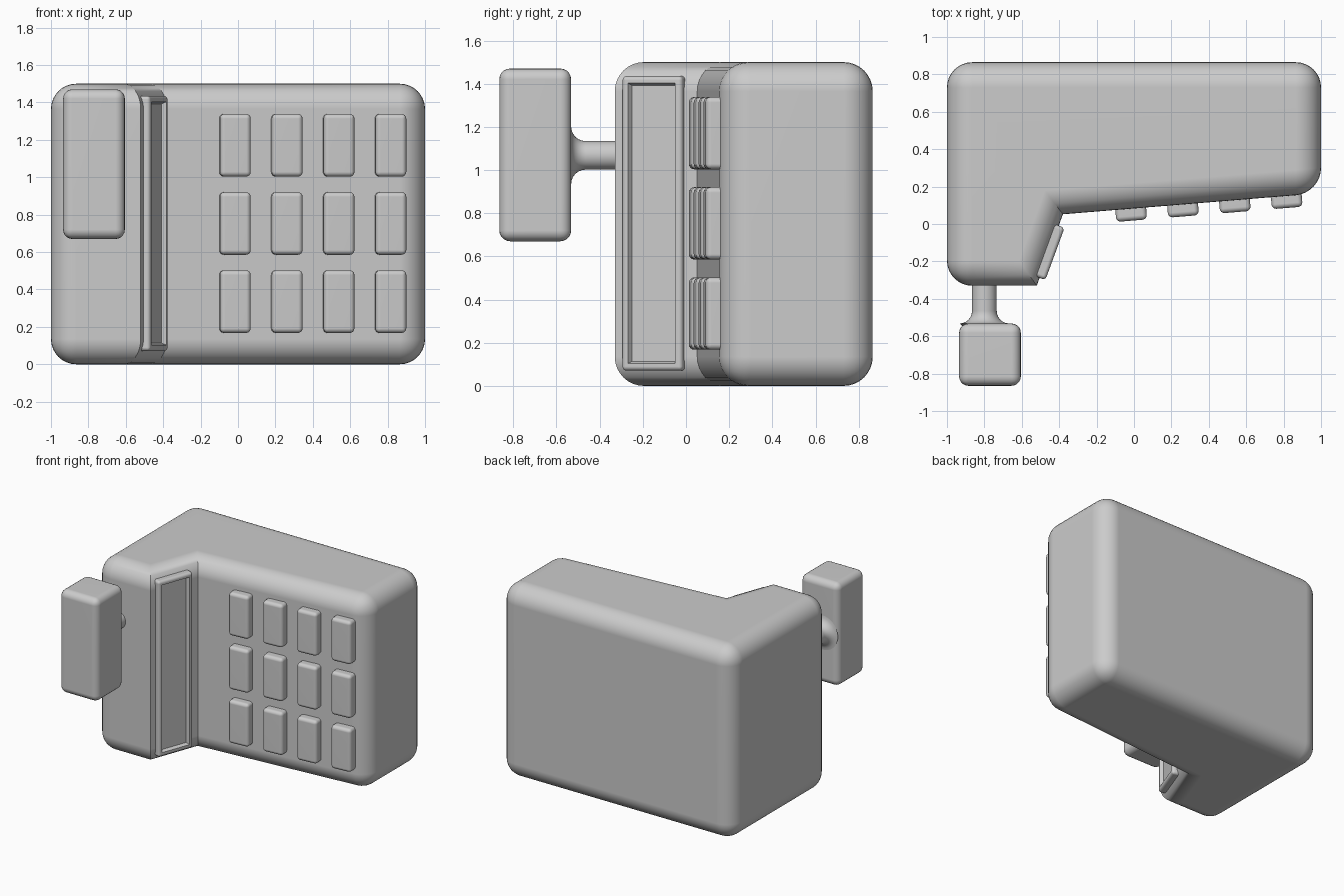
import bpy, bmesh, math
from mathutils import Matrix, Vector

if "Cube" in bpy.data.objects:
    bpy.data.objects.remove(bpy.data.objects["Cube"])


def finish(bm, name, matrix=None, angle=35):
    """Turn a bmesh into a smooth-shaded object."""
    if matrix:
        bm.transform(matrix)
    bmesh.ops.recalc_face_normals(bm, faces=bm.faces[:])
    me = bpy.data.meshes.new(name)
    bm.to_mesh(me)
    bm.free()
    ob = bpy.data.objects.new(name, me)
    bpy.context.collection.objects.link(ob)
    bpy.ops.object.select_all(action='DESELECT')
    ob.select_set(True)
    bpy.context.view_layer.objects.active = ob
    bpy.ops.object.shade_smooth_by_angle(angle=math.radians(angle))
    wn = ob.modifiers.new("weighted_normals", 'WEIGHTED_NORMAL')
    wn.keep_sharp = True
    return ob


def box(size):
    bm = bmesh.new()
    bmesh.ops.create_cube(bm, size=1, matrix=Matrix.Diagonal((*size, 1)))
    return bm


def bevel(bm, edges, offset, segments):
    bmesh.ops.bevel(bm, geom=edges, offset=offset, segments=segments,
                    profile=0.5, affect='EDGES', clamp_overlap=True)


# Body: L-shaped plan, extruded and rounded except at the two notch edges
H = 1.5
plan = [(-1, 0.865), (-1, -0.33), (-0.52, -0.33), (-0.38, 0.052), (1, 0.165), (1, 0.865)]
sharp = [Vector(plan[2]), Vector(plan[3])]
bm = bmesh.new()
base = bm.faces.new([bm.verts.new((x, y, 0)) for x, y in plan])
ext = bmesh.ops.extrude_face_region(bm, geom=[base], use_keep_orig=True)
bmesh.ops.translate(bm, vec=(0, 0, H),
                    verts=[g for g in ext['geom'] if isinstance(g, bmesh.types.BMVert)])
bmesh.ops.recalc_face_normals(bm, faces=bm.faces[:])


def is_notch(e):
    a, b = (v.co for v in e.verts)
    return abs(a.z - b.z) > 1 and any((a.xy - s).length < 1e-4 for s in sharp)


bevel(bm, [e for e in bm.edges if not is_notch(e)], 0.135, 8)
finish(bm, "body")

# Keypad: 4 x 3 rounded keys lying on the sloped front
slope = math.atan2(0.113, 1.38)
for c in range(4):
    x = -0.018 + 0.2773 * c
    y = 0.052 + (x + 0.38) * math.tan(slope)
    for r in range(3):
        bm = box((0.165, 0.14, 0.335))
        bevel(bm, bm.edges[:], 0.025, 4)
        m = Matrix.Translation((x, y + 0.006, 0.335 + 0.418 * r)) @ Matrix.Rotation(slope, 4, 'Z')
        finish(bm, f"key_{r + 1}_{c + 1}", m)

# Slot frame: tall rounded border with a recessed panel on the angled face
along = Vector((0.14, 0.382, 0)).normalized()
out = Vector((along.y, -along.x, 0))
bm = box((0.06, 0.298, 1.365))
front = max(bm.faces, key=lambda f: f.calc_center_median().x)
bmesh.ops.inset_region(bm, faces=[front], thickness=0.046)
rim = [e for e in bm.edges if all(v.co.x > 0.029 for v in e.verts)
       and max(abs(v.co.y) for v in e.verts) > 0.14 and min(abs(v.co.y) for v in e.verts) > 0.14]
bmesh.ops.inset_region(bm, faces=[front], thickness=0.015, depth=-0.025)
outer = [e for e in bm.edges if all(abs(v.co.y) > 0.148 for v in e.verts)
         and (any(v.co.x > 0 for v in e.verts))]
bevel(bm, outer, 0.02, 4)
mid = Vector((-0.4556, -0.1542, H / 2 + 0.003)) + along * 0.006 + out * 0.003
rot = Matrix((out, along, (0, 0, 1))).transposed().to_4x4()
finish(bm, "slot_frame", Matrix.Translation(mid) @ rot)

# Handset block
bm = box((0.33, 0.333, 0.8))
bevel(bm, bm.edges[:], 0.05, 5)
finish(bm, "handle_block", Matrix.Translation((-0.77, -0.6985, 1.07)))

# Neck: round stem flaring into the block
profile = [(0.066, -0.30), (0.066, -0.465)]
profile += [(0.066 + 0.067 * (1 - math.cos(a)), -0.465 - 0.067 * math.sin(a))
            for a in (math.radians(15 * i) for i in range(1, 7))]
profile.append((0.1, -0.56))
N = 32
bm = bmesh.new()
rings = [[bm.verts.new((-0.8 + r * math.cos(2 * math.pi * i / N), y,
                        1.068 + r * math.sin(2 * math.pi * i / N))) for i in range(N)]
         for r, y in profile]
for a, b in zip(rings, rings[1:]):
    for i in range(N):
        j = (i + 1) % N
        bm.faces.new((a[i], a[j], b[j], b[i]))
bm.faces.new(rings[0])
bm.faces.new(rings[-1])
finish(bm, "handle_neck")
